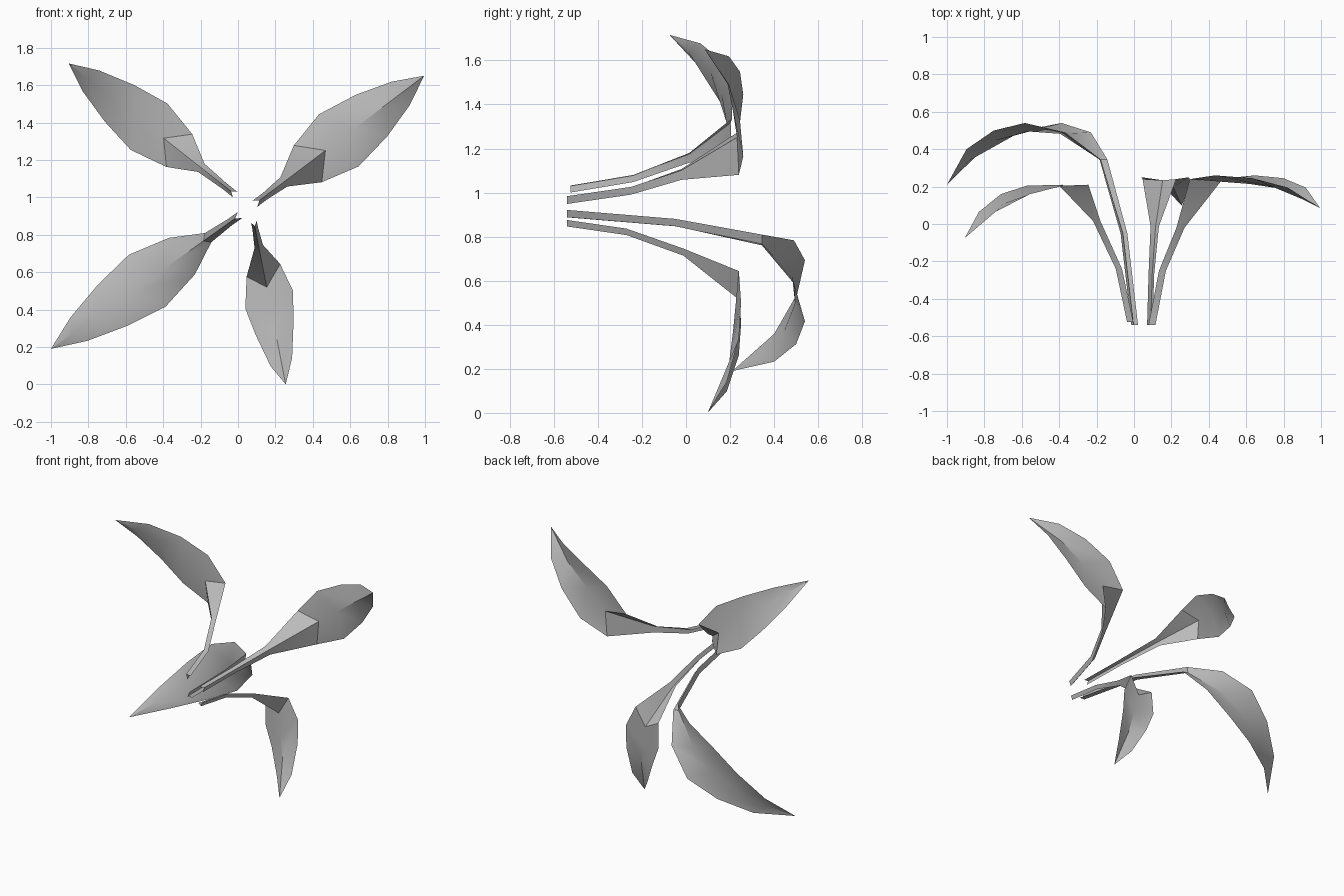
import bpy
import bmesh
from mathutils import Vector

if "Cube" in bpy.data.objects:
    bpy.data.objects.remove(bpy.data.objects["Cube"])

grey = bpy.data.materials.new("plain_grey")
grey.use_nodes = True
grey.diffuse_color = (0.5, 0.5, 0.5, 1)
grey.node_tree.nodes["Principled BSDF"].inputs["Base Color"].default_value = grey.diffuse_color

# Shared cross-sections from stem end to last blade section
HALF_WIDTH = (0.02, 0.02, 0.03, 0.12, 0.17, 0.135, 0.077)
RIB_OUT = (0.03, 0.03, 0.03, 0.115, 0.1, 0.09, 0.035)
RIB_FORWARD = (0, 0, 0, 0.008, 0.045, 0.055, 0.06)


def make_leaf(name, base, tip, reach, depth, scale, skew=0.0):
    """Folded leaf: two edges and a raised midrib, swept from base to tip.
    reach is distance outward and depth is y, both per section, tip last."""
    base, tip = Vector((base[0], 0, base[1])), Vector((tip[0], 0, tip[1]))
    out = (tip - base).normalized()
    side = Vector((-out.z, 0, out.x))
    side = (side + out * skew).normalized()
    back = Vector((0, 1, 0))

    bm = bmesh.new()
    rows = []
    for r, y, w, rib, fwd in zip(reach, depth, HALF_WIDTH, RIB_OUT, RIB_FORWARD):
        centre = base + out * r + back * y
        ridge = centre + (out * rib - back * fwd) * scale
        edge = side * w * scale
        rows.append([bm.verts.new(p) for p in (centre + edge, ridge, centre - edge)])

    # Stem and blade strips
    for a, b in zip(rows, rows[1:]):
        for i in range(2):
            bm.faces.new((a[i], a[i + 1], b[i + 1], b[i]))

    # Pointed end
    point = bm.verts.new(tip + back * depth[-1])
    for i in range(2):
        bm.faces.new((rows[-1][i], rows[-1][i + 1], point))

    mesh = bpy.data.meshes.new(name)
    bm.to_mesh(mesh)
    bm.free()
    mesh.materials.append(grey)
    leaf = bpy.data.objects.new(name, mesh)
    bpy.context.collection.objects.link(leaf)
    bpy.ops.object.select_all(action="DESELECT")
    leaf.select_set(True)
    bpy.context.view_layer.objects.active = leaf
    bpy.ops.object.shade_smooth_by_angle(angle=0.52)


make_leaf("upper_left_leaf", (0.09, 0.965), (0.995, 1.65),
          (0, 0.07, 0.195, 0.355, 0.563, 0.784, 0.978),
          (-0.54, -0.25, -0.02, 0.24, 0.26, 0.245, 0.195, 0.085), 1.03)

make_leaf("upper_right_leaf", (-0.015, 1.015), (-0.905, 1.716),
          (0, 0.077, 0.231, 0.38, 0.586, 0.787, 0.98),
          (-0.525, -0.24, 0.015, 0.21, 0.205, 0.16, 0.065, -0.075), 0.93)

make_leaf("lower_right_leaf", (0.01, 0.905), (-1.0, 0.19),
          (0, 0.07, 0.208, 0.38, 0.607, 0.835, 1.055),
          (-0.54, -0.05, 0.345, 0.49, 0.54, 0.50, 0.40, 0.21), 1.0)

make_leaf("lower_left_leaf", (0.085, 0.87), (0.255, 0.0),
          (0, 0.04, 0.135, 0.265, 0.425, 0.58, 0.765),
          (-0.54, -0.27, -0.012, 0.24, 0.25, 0.24, 0.185, 0.098), 0.8, -0.17)
